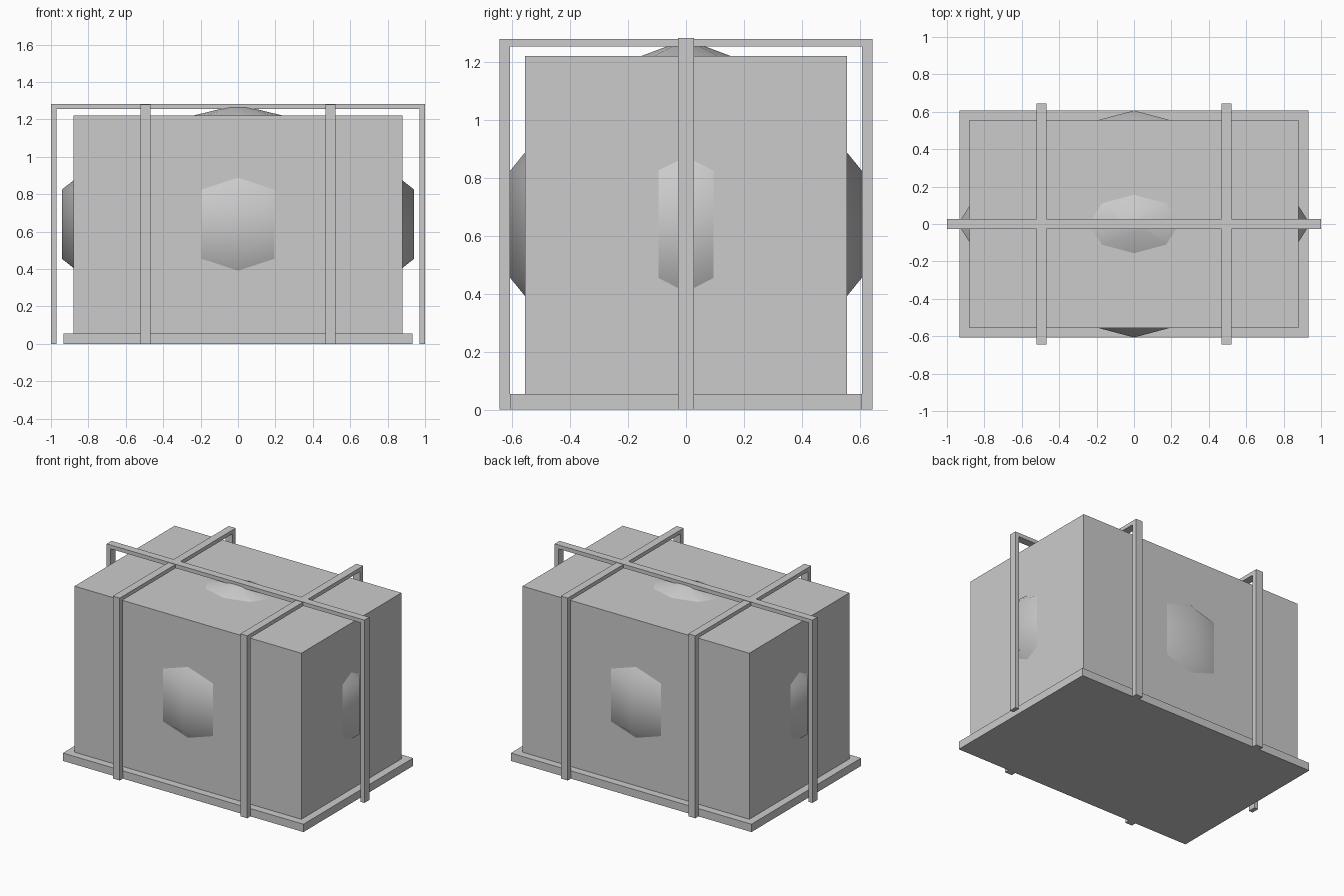
import bpy
import math

cube = bpy.data.objects.get("Cube")
if cube:
    bpy.data.objects.remove(cube, do_unlink=True)

grey = bpy.data.materials.new("plain_grey")
grey.use_nodes = True
colour = (0.6, 0.6, 0.6, 1)
grey.diffuse_color = colour
grey.node_tree.nodes["Principled BSDF"].inputs["Base Color"].default_value = colour


def make_object(name, verts, faces):
    mesh = bpy.data.meshes.new(name)
    mesh.from_pydata(verts, [], faces)
    mesh.materials.append(grey)
    obj = bpy.data.objects.new(name, mesh)
    bpy.context.collection.objects.link(obj)
    return obj


def prism(name, outline, place, depth):
    """Extrude a closed 2D outline symmetrically; place maps (u, v, w) to xyz."""
    n = len(outline)
    verts = [place(u, v, w) for w in (-depth, depth) for u, v in outline]
    faces = [tuple(range(n)), tuple(reversed(range(n, 2 * n)))]
    faces += [(i, i + n, (i + 1) % n + n, (i + 1) % n) for i in range(n)]
    obj = make_object(name, verts, faces)
    # Make the faces point outwards whichever way the outline was placed
    import bmesh
    bm = bmesh.new()
    bm.from_mesh(obj.data)
    bmesh.ops.recalc_face_normals(bm, faces=bm.faces)
    bm.to_mesh(obj.data)
    bm.free()
    return obj


def block(name, half_x, half_y, bottom, top):
    outline = [(-half_x, bottom), (half_x, bottom), (half_x, top), (-half_x, top)]
    return prism(name, outline, lambda u, v, w: (u, w, v), half_y)


def strap_outline(outer, thick, top):
    """Upside-down U seen from the side."""
    inner, under = outer - thick, top - 0.027
    return [(-outer, 0), (-outer, top), (outer, top), (outer, 0),
            (inner, 0), (inner, under), (-inner, under), (-inner, 0)]


# Body and base plate
block("body", 0.88, 0.555, 0.03, 1.22)
block("base_plate", 0.934, 0.608, 0, 0.055)

# Straps: one lengthwise, two crosswise
prism("long_strap", strap_outline(1.0, 0.03, 1.283),
      lambda u, v, w: (u, w, v), 0.027)
for side, x in (("left", 0.495), ("right", -0.495)):
    prism(side + "_cross_strap", strap_outline(0.643, 0.035, 1.28),
          lambda u, v, w, x=x: (x + w, u, v), 0.027)

# Faceted ellipsoid inside the body, bulging through its walls and lid
segments, mid = 8, 0.64
upper = [(0.951, 0.185), (0.588, 0.47), (0.245, 0.58), (0.07, 0.622)]
rings = [(r, -h) for r, h in reversed(upper)] + upper
verts = [(0.99 * r * math.cos(math.tau * i / segments),
          0.638 * r * math.sin(math.tau * i / segments), mid + h)
         for r, h in rings for i in range(segments)]
faces = []
for k in range(len(rings) - 1):
    a, b = k * segments, (k + 1) * segments
    for i in range(segments):
        j = (i + 1) % segments
        faces.append((a + i, a + j, b + j, b + i))
low, high, last = len(verts), len(verts) + 1, len(verts) - segments
verts += [(0, 0, mid - 0.63), (0, 0, mid + 0.63)]
for i in range(segments):
    j = (i + 1) % segments
    faces += [(j, i, low), (last + i, last + j, high)]
bulge = make_object("inner_bulge", verts, faces)
for poly in bulge.data.polygons:
    poly.use_smooth = True
